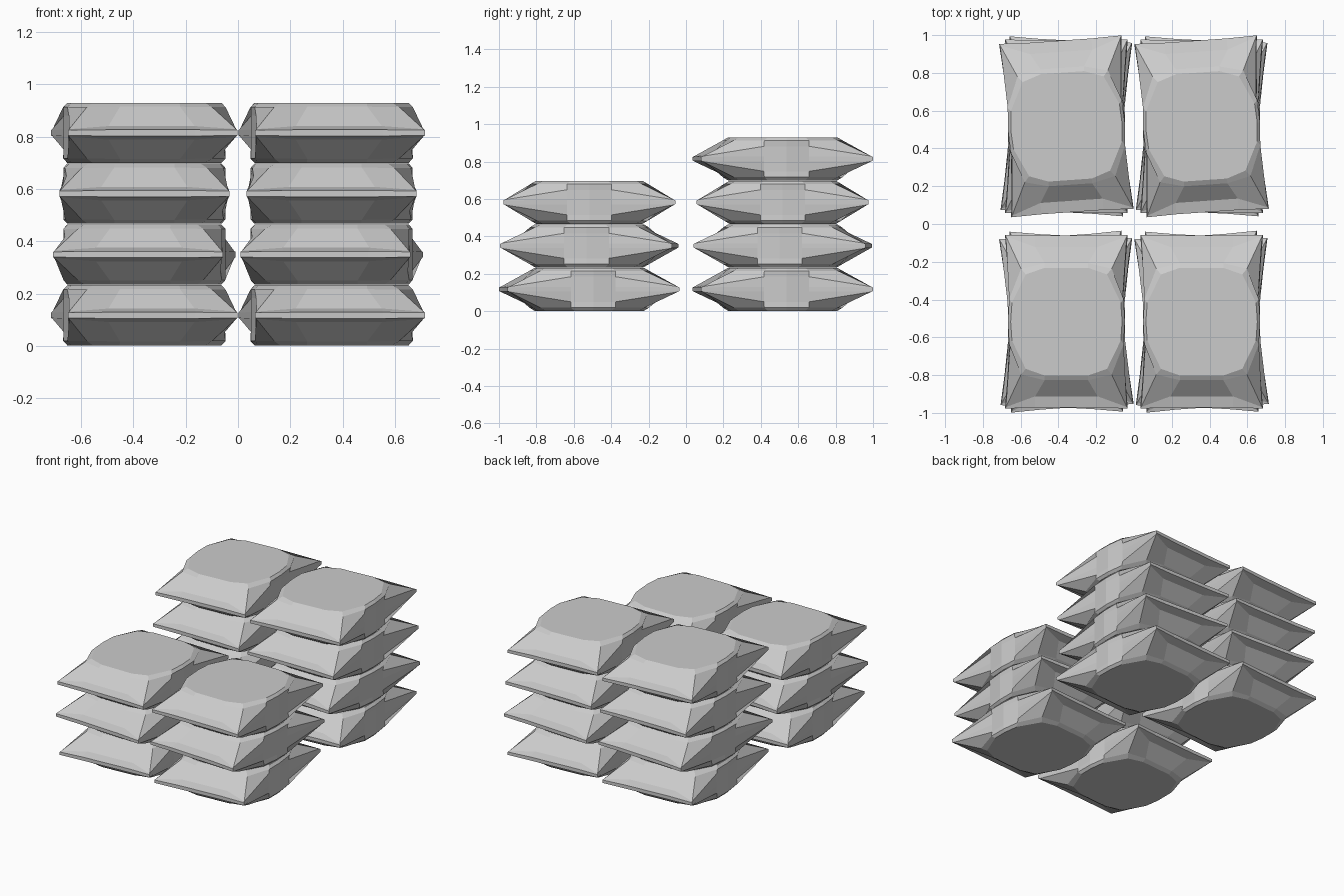
import bpy, bmesh, math

if "Cube" in bpy.data.objects:
    bpy.data.objects.remove(bpy.data.objects["Cube"], do_unlink=True)

# Cloth colour
cloth = bpy.data.materials.new("light grey cloth")
cloth.use_nodes = True
grey = (0.6, 0.6, 0.6, 1)
cloth.diffuse_color = grey
bsdf = cloth.node_tree.nodes["Principled BSDF"]
bsdf.inputs["Base Color"].default_value = grey
bsdf.inputs["Roughness"].default_value = 0.9

# One quarter of each outline, seam to top: side middle, side edge, corner, end panel (x, y, z)
SEAM = [(.31, 0, .013), (.298, .12, .013), (.325, .46, .010), (.165, .455, .012)]
CREASE = [(.31, 0, .067), (.298, .12, .067), (.32, .452, .014), (.165, .395, .026)]
SHOULDER = [(.31, 0, .098), (.303, .12, .098), (.24, .28, .098), (.115, .31, .100)]
TOP = [(.295, 0, .115), (.288, .10, .115), (.215, .25, .115), (.115, .285, .115)]


def outline(quarter, side):
    """Mirror a quarter outline into a closed ring on the upper or lower side."""
    mid, rest = quarter[0], quarter[1:]
    half = [mid] + rest + [(-x, y, z) for x, y, z in reversed(rest)]
    ring = half + [(-x, -y, z) for x, y, z in half]
    return [(x, y, z * side) for x, y, z in ring]


def sack_mesh():
    bm = bmesh.new()
    levels = [outline(q, -1) for q in (TOP, SHOULDER, CREASE, SEAM)]
    levels += [outline(q, 1) for q in (SEAM, CREASE, SHOULDER, TOP)]
    rings = [[bm.verts.new(p) for p in level] for level in levels]
    for low, high in zip(rings, rings[1:]):
        for i in range(len(low)):
            j = (i + 1) % len(low)
            bm.faces.new((low[i], low[j], high[j], high[i]))
    bm.faces.new(rings[0][::-1])
    bm.faces.new(rings[-1])
    bmesh.ops.recalc_face_normals(bm, faces=bm.faces)
    mesh = bpy.data.meshes.new("sack")
    bm.to_mesh(mesh)
    bm.free()
    mesh.materials.append(cloth)
    return mesh


# Four stacks, the back pair one sack higher, each layer turned a little
sack = sack_mesh()
turns = [4, -3, 0, 4]
for row, y, count in (("front", -.517, 3), ("back", .517, 4)):
    for side, x in (("right", -.358), ("left", .358)):
        for level in range(count):
            obj = bpy.data.objects.new(f"sack_{row}_{side}_{level + 1}", sack)
            obj.location = (x, y, .117 + level * .2325)
            obj.rotation_euler.z = math.radians(turns[level])
            bpy.context.collection.objects.link(obj)
